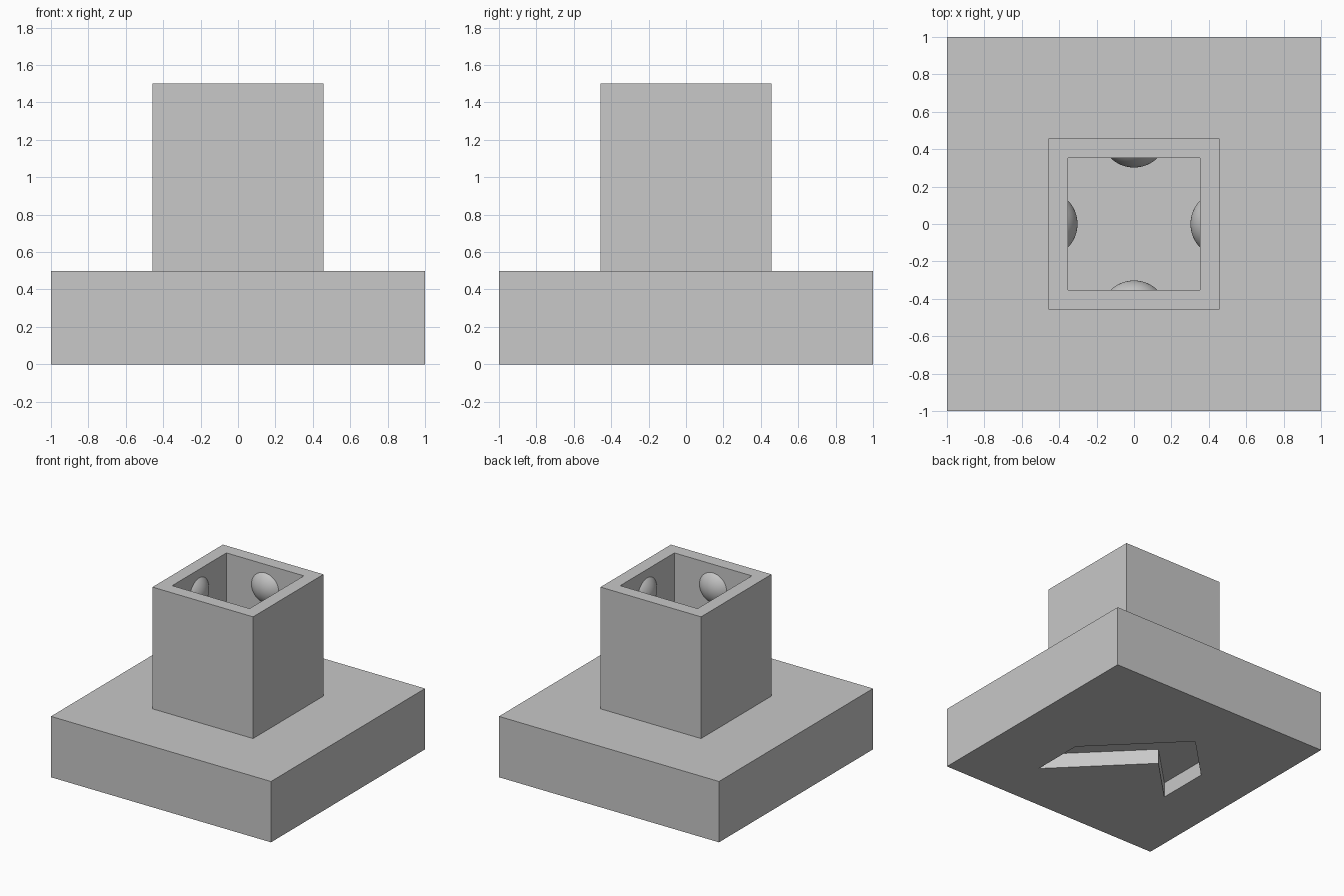
import bpy
import bmesh
from math import pi
from mathutils import Matrix, Vector

cube = bpy.data.objects.get("Cube")
if cube:
    bpy.data.objects.remove(cube, do_unlink=True)

BASE_TOP, TOWER_TOP = 0.5, 1.5
OUTER, WALL = 0.457, 0.105
INNER = OUTER - WALL

grey = bpy.data.materials.new("plain_grey")
grey.use_nodes = True
grey.diffuse_color = (0.58, 0.58, 0.58, 1)
grey.node_tree.nodes["Principled BSDF"].inputs["Base Color"].default_value = grey.diffuse_color


def add_object(name, bm):
    """Turn a bmesh into a named grey object."""
    mesh = bpy.data.meshes.new(name)
    bm.to_mesh(mesh)
    bm.free()
    mesh.materials.append(grey)
    obj = bpy.data.objects.new(name, mesh)
    bpy.context.collection.objects.link(obj)
    return obj


def box(half, bottom, top):
    """Square block between two heights."""
    bm = bmesh.new()
    place = Matrix.Translation((0, 0, (bottom + top) / 2))
    scale = Matrix.Diagonal((2 * half, 2 * half, top - bottom, 1))
    bmesh.ops.create_cube(bm, size=1, matrix=place @ scale)
    return bm


def apply_modifier(obj, mod):
    bpy.context.view_layer.objects.active = obj
    bpy.ops.object.modifier_apply(modifier=mod.name)


# Square base slab
base = add_object("base", box(1, 0, BASE_TOP))

# Bent pocket cut into the underside
outline = [(0.45, -0.58), (0.45, -0.15), (-0.19, 0.49),
           (-0.55, 0.13), (-0.55, -0.30), (-0.19, 0.06)]
bm = bmesh.new()
floor = bm.faces.new([bm.verts.new((x, y, -0.1)) for x, y in outline])
side = bmesh.ops.extrude_face_region(bm, geom=[floor])
bmesh.ops.translate(bm, vec=(0, 0, 0.222),
                    verts=[v for v in side["geom"] if isinstance(v, bmesh.types.BMVert)])
bmesh.ops.recalc_face_normals(bm, faces=bm.faces)
cutter = add_object("pocket_cutter", bm)
cutter.hide_render = True
cut = base.modifiers.new("pocket", 'BOOLEAN')
cut.operation, cut.object, cut.solver = 'DIFFERENCE', cutter, 'EXACT'
apply_modifier(base, cut)
bpy.data.objects.remove(cutter, do_unlink=True)

# Hollow square tower
bm = box(OUTER, BASE_TOP, TOWER_TOP)
bm.normal_update()
caps = [f for f in bm.faces if abs(f.normal.z) > 0.9]
bmesh.ops.delete(bm, geom=caps, context='FACES_ONLY')
tower = add_object("tower", bm)
shell = tower.modifiers.new("wall", 'SOLIDIFY')
shell.thickness, shell.offset, shell.use_even_offset = WALL, -1, True
apply_modifier(tower, shell)

# Shallow round bump in the middle of each inner wall, near the rim
RADIUS, BULGE = 0.18, 0.05
for i, name in enumerate(("back", "left", "front", "right")):
    bm = bmesh.new()
    bmesh.ops.create_uvsphere(bm, u_segments=64, v_segments=48, radius=RADIUS)
    bmesh.ops.rotate(bm, verts=bm.verts, matrix=Matrix.Rotation(pi / 2, 3, 'X'))
    bmesh.ops.translate(bm, verts=bm.verts, vec=(0, INNER - BULGE + RADIUS, 1.305))
    bmesh.ops.bisect_plane(bm, geom=bm.verts[:] + bm.edges[:] + bm.faces[:],
                           plane_co=Vector((0, INNER + 0.002, 0)),
                           plane_no=Vector((0, 1, 0)), clear_outer=True)
    bmesh.ops.rotate(bm, verts=bm.verts, matrix=Matrix.Rotation(-i * pi / 2, 3, 'Z'))
    for f in bm.faces:
        f.smooth = True
    add_object(name + "_bump", bm)
